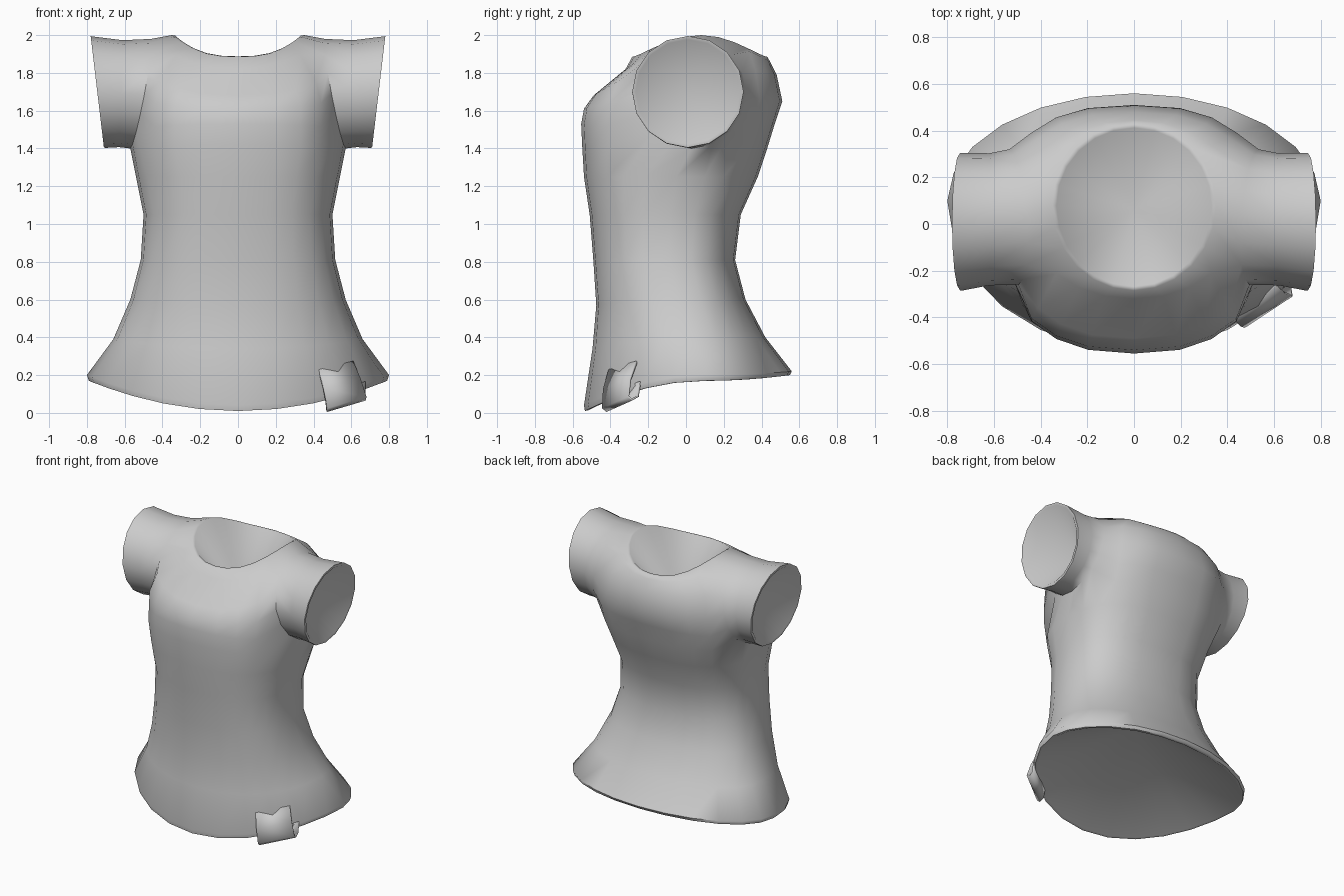
import bpy, bmesh
from math import sin, cos, pi, atan2, copysign
from mathutils import Vector

if "Cube" in bpy.data.objects:
    bpy.data.objects.remove(bpy.data.objects["Cube"])

SEGS = 24
fabric = bpy.data.materials.new("grey fabric")
fabric.use_nodes = True
grey = (0.6, 0.6, 0.6, 1)
fabric.diffuse_color = grey
fabric.node_tree.nodes["Principled BSDF"].inputs["Base Color"].default_value = grey


def finish(bm, name):
    """Turn a bmesh into a smooth-shaded cloth object."""
    bmesh.ops.recalc_face_normals(bm, faces=bm.faces[:])
    mesh = bpy.data.meshes.new(name)
    bm.to_mesh(mesh)
    bm.free()
    obj = bpy.data.objects.new(name, mesh)
    bpy.context.collection.objects.link(obj)
    mesh.materials.append(fabric)
    bpy.ops.object.select_all(action="DESELECT")
    obj.select_set(True)
    bpy.context.view_layer.objects.active = obj
    bpy.ops.object.shade_smooth_by_angle(angle=1.0)
    return obj


def boxed(value, power):
    """Square off a sine or cosine; power 2 leaves it round."""
    return copysign(abs(value) ** (2 / power), value)


def body_ring(bm, half_width, front, back, centre, z_side, z_front, z_back, power):
    """One horizontal loop of the body, with its own front and back depth."""
    ring = []
    for k in range(SEGS):
        t = 2 * pi * k / SEGS
        s = boxed(sin(t), power)
        reach, z_end = (back - centre, z_back) if s > 0 else (centre - front, z_front)
        z = z_side + (z_end - z_side) * s * s
        ring.append(bm.verts.new((half_width * boxed(cos(t), power), centre + reach * s, z)))
    return ring


def sleeve_ring(side, a, centre_y, centre_z, radius, x_low, x_high):
    """Point on a sleeve loop at angle a, leaning from x_low to x_high."""
    x = x_low + (x_high - x_low) * (1 + sin(a)) / 2
    return Vector((side * x, centre_y + radius * cos(a), centre_z + radius * sin(a)))


def bridge(bm, lower, upper):
    for i in range(len(lower)):
        j = (i + 1) % len(lower)
        bm.faces.new((lower[i], lower[j], upper[j], upper[i]))


def hollow(bm, loop, apex):
    """Close an opening with a narrow rim and a cone sunk to the apex."""
    centre = sum((v.co for v in loop), Vector()) / len(loop)
    rim = [bm.verts.new(v.co + (centre - v.co).normalized() * .018) for v in loop]
    bridge(bm, loop, rim)
    tip = bm.verts.new(apex)
    for i in range(len(rim)):
        bm.faces.new((rim[i], rim[(i + 1) % len(rim)], tip))


# Body loops: half width, front y, back y, centre y, z at side, front, back, squareness
profile = [
    (.79, -.535, .55, .10, .17, .01, .2, 2),
    (.80, -.54, .56, .10, .20, .04, .22, 2),
    (.66, -.495, .42, .04, .39, .34, .40, 2.2),
    (.57, -.475, .315, -.04, .60, .57, .60, 2.4),
    (.515, -.49, .26, -.09, .81, .8, .81, 2.5),
    (.50, -.51, .29, -.08, 1.05, 1.05, 1.05, 2.5),
    (.54, -.54, .38, -.05, 1.25, 1.25, 1.25, 2.5),
    (.58, -.55, .43, 0, 1.40, 1.42, 1.40, 2.5),
    (.58, -.555, .47, .02, 1.50, 1.53, 1.53, 2.5),
    (.58, -.54, .51, .02, 1.68, 1.61, 1.65, 2.5),
    (.55, -.49, .48, .03, 1.85, 1.68, 1.79, 2.4),
    (.46, -.32, .445, .06, 1.97, 1.82, 1.86, 2.1),
    (.35, -.285, .43, .08, 2.0, 1.89, 1.88, 2),
]
MID_ROW = 9

bm = bmesh.new()
rings = [body_ring(bm, *p) for p in profile]
# Neckline stays low across the middle and rises sharply at the shoulders
for v in rings[-1]:
    v.co.z = 1.885 + .115 * (abs(v.co.x) / .35) ** 2.7


def in_armhole(row, k):
    near_side = k % 12 in (0, 1, 10, 11)
    return MID_ROW - 2 <= row < MID_ROW + 2 and near_side


for row in range(len(rings) - 1):
    for k in range(SEGS):
        if not in_armhole(row, k):
            n = (k + 1) % SEGS
            bm.faces.new((rings[row][k], rings[row][n], rings[row + 1][n], rings[row + 1][k]))

# Short sleeves grown from the two armholes
span = range(-2, 3)
edge = [(dk, dr) for dk in span for dr in span if max(abs(dk), abs(dr)) == 2]
edge.sort(key=lambda e: atan2(e[1], e[0]) % (2 * pi))
for side in (1, -1):
    loop = [rings[MID_ROW + dr][(dk if side > 0 else 12 - dk) % SEGS] for dk, dr in edge]
    angles = [2 * pi * i / len(loop) for i in range(len(loop))]
    for v, a in zip(loop, angles):
        v.co = sleeve_ring(side, a, .03, 1.69, .29, .57, .46)
        v.co.x += side * .02 * cos(a)
    for spec in [(.02, 1.69, .283, .63, .61), (.01, 1.698, .295, .70, .77),
                 (.01, 1.70, .295, .71, .78)]:
        new = [bm.verts.new(sleeve_ring(side, a, *spec)) for a in angles]
        bridge(bm, loop, new)
        loop = new
    hollow(bm, loop, (side * .5, .01, 1.69))
bmesh.ops.delete(bm, geom=[v for v in bm.verts if not v.link_faces], context="VERTS")

# Sunken neck and hem openings
hollow(bm, rings[-1], (0, .06, 1.55))
hollow(bm, rings[0], (0, .02, .55))
finish(bm, "shirt")

# Folded tab wrapped around the hem on the left front
top = Vector((.43, -.41, .23)), Vector((.61, -.265, .275))
low = Vector((.475, -.445, .025)), Vector((.68, -.31, .085))
inward = Vector((-.01, .06, 0))
bm = bmesh.new()
rows = [
    top,
    [a.lerp(b, .5) + Vector((.005, -.012, 0)) for a, b in zip(top, low)],
    low,
    [p + inward * .4 + Vector((0, 0, -.02)) for p in low],
    [p + inward for p in low],
    [p + inward * 1.2 + Vector((0, 0, .08)) for p in low],
]
strip = [[bm.verts.new(p) for p in row] for row in rows]
for a, b in zip(strip, strip[1:]):
    bm.faces.new((a[0], a[1], b[1], b[0]))
tab = finish(bm, "hem_tab")
solid = tab.modifiers.new("cloth thickness", "SOLIDIFY")
solid.thickness = .012
solid.offset = -1
